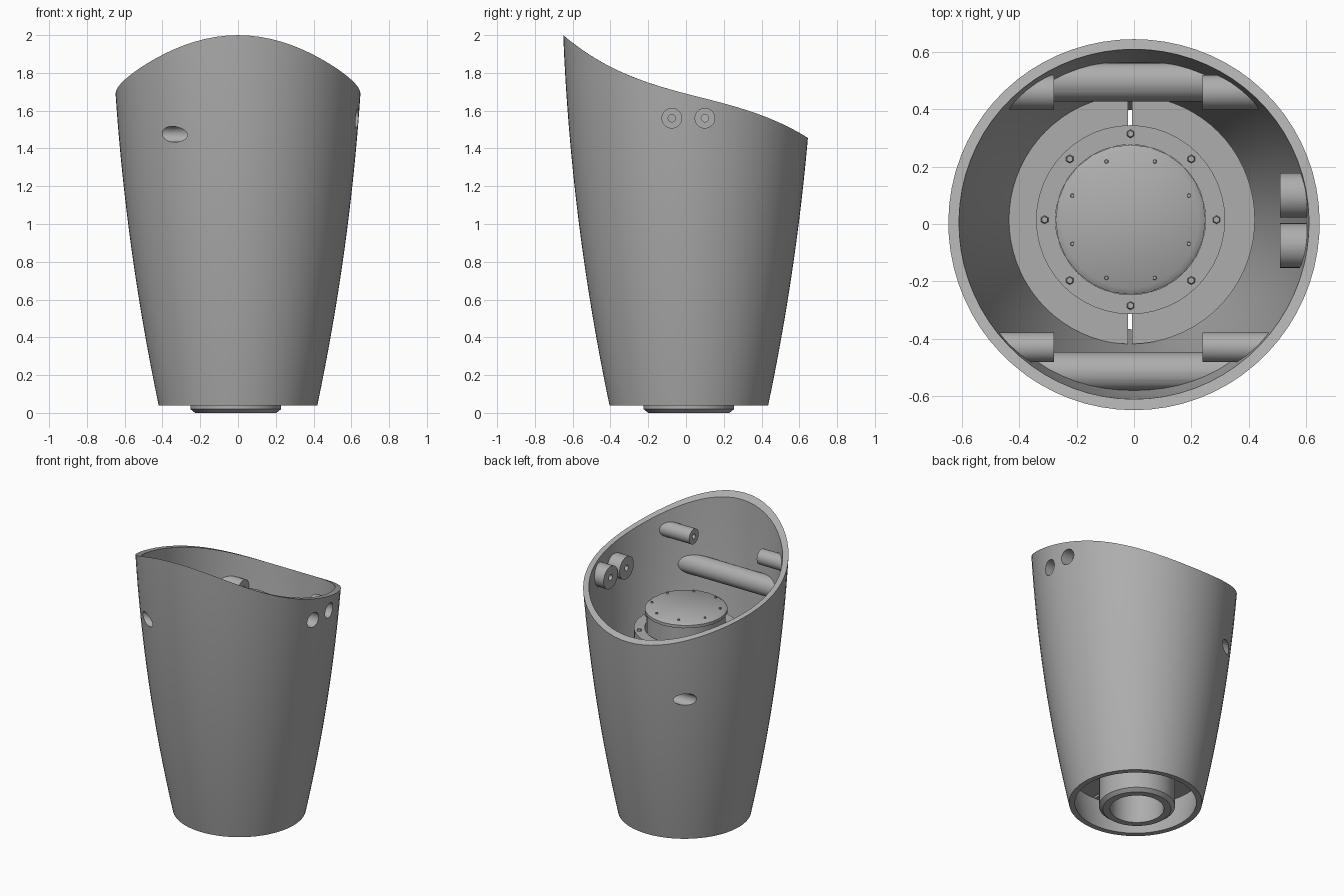
import bpy, bmesh
from math import sin, cos, pi, radians
from mathutils import Matrix, Vector

cube = bpy.data.objects.get("Cube")
if cube:
    bpy.data.objects.remove(cube, do_unlink=True)

grey = bpy.data.materials.new("plain grey")
grey.use_nodes = True
COLOUR = (0.42, 0.42, 0.42, 1)
grey.diffuse_color = COLOUR
grey.node_tree.nodes["Principled BSDF"].inputs["Base Color"].default_value = COLOUR

AXIS_Y = 0.015      # shell axis
CORE = (-0.012, 0.015)  # core axis
BASE = 0.04
SIDES = 72


def finish(name, bm):
    bmesh.ops.recalc_face_normals(bm, faces=bm.faces)
    mesh = bpy.data.meshes.new(name)
    bm.to_mesh(mesh)
    bm.free()
    mesh.materials.append(grey)
    obj = bpy.data.objects.new(name, mesh)
    bpy.context.collection.objects.link(obj)
    return obj


def smooth(obj, angle=35):
    bpy.ops.object.select_all(action="DESELECT")
    obj.select_set(True)
    bpy.context.view_layer.objects.active = obj
    bpy.ops.object.shade_smooth_by_angle(angle=radians(angle))


def rod(name, x0, x1, y, z, r, sides=32):
    """Cylinder along x."""
    bm = bmesh.new()
    place = Matrix.Translation(((x0 + x1) / 2, y, z)) @ Matrix.Rotation(pi / 2, 4, "Y")
    bmesh.ops.create_cone(bm, cap_ends=True, segments=sides, radius1=r, radius2=r,
                          depth=x1 - x0, matrix=place)
    return finish(name, bm)


def box(name, centre, size):
    bm = bmesh.new()
    bmesh.ops.create_cube(bm, size=1, matrix=Matrix.Translation(centre) @ Matrix.Diagonal((*size, 1)))
    return finish(name, bm)


def lathe(name, profile, centre, sides=SIDES, closed=False):
    """Revolve a profile of (radius, z) points about a vertical axis."""
    bm = bmesh.new()
    rings = [[bm.verts.new((centre[0] + r * cos(2 * pi * i / sides),
                            centre[1] + r * sin(2 * pi * i / sides), z))
              for i in range(sides)] for r, z in profile]
    bridge(bm, rings, closed)
    if not closed:
        bm.faces.new(rings[0])
        bm.faces.new(rings[-1])
    return finish(name, bm)


def bridge(bm, rings, closed):
    pairs = list(zip(rings, rings[1:])) + ([(rings[-1], rings[0])] if closed else [])
    for a, b in pairs:
        for i in range(len(a)):
            j = (i + 1) % len(a)
            bm.faces.new((a[i], a[j], b[j], b[i]))


def boolean(obj, tools, operation="DIFFERENCE"):
    for tool in tools:
        mod = obj.modifiers.new("cut", "BOOLEAN")
        mod.operation, mod.solver, mod.object = operation, "EXACT", tool
    bpy.context.view_layer.update()
    result = bpy.data.meshes.new_from_object(obj.evaluated_get(bpy.context.evaluated_depsgraph_get()))
    obj.modifiers.clear()
    obj.data = result


# Tapered shell with a wavy rim
def radius(z):
    t = (z - BASE) / 1.96
    return 0.42 + 0.411 * t - 0.166 * t * t


def rim(y):
    return 1.69 - 0.26 * y + 0.086 * y * y - 0.38 * y ** 3


def wall_ring(bm, level, thickness):
    ring = []
    for i in range(SIDES):
        a = 2 * pi * i / SIDES
        top = 1.7
        for _ in range(8):
            top = min(2.0, rim(AXIS_Y + (radius(top) - thickness) * sin(a)))
        z = BASE + (top - BASE) * level
        r = radius(z) - thickness
        ring.append(bm.verts.new((r * cos(a), AXIS_Y + r * sin(a), z)))
    return ring


bm = bmesh.new()
ROWS = 16
levels = [i / ROWS for i in range(ROWS + 1)]
bridge(bm, [wall_ring(bm, v, 0) for v in levels]
       + [wall_ring(bm, v, 0.037) for v in reversed(levels)], True)
shell = finish("shell", bm)

# Solid that trims inner fittings inside the wall thickness
trim = lathe("trim_helper", [(radius(BASE + 1.96 * v) - 0.018, BASE + 1.96 * v) for v in levels], (0, AXIS_Y))
helpers = [trim]
shell_cuts = []
fittings = []

# Cross bars and their pairs of screw bosses, front and back
for side, y, z, boss_y, boss_r in (("front", -0.515, 1.475, -0.43, 0.052),
                                   ("back", 0.495, 1.09, 0.46, 0.06)):
    bar = rod(side + "_bar", -0.6, 0.6, y, z, 0.068)
    bore = rod(side + "_bore_helper", -0.9, 0.15, y, z, 0.042)
    boolean(bar, [trim], "INTERSECT")
    boolean(bar, [bore])
    shell_cuts.append(bore)
    fittings.append(bar)
    for label, x0, x1 in (("left", 0.24, 0.7), ("right", -0.7, -0.28)):
        boss = rod(side + "_" + label + "_boss", x0, x1, boss_y, z + 0.24, boss_r)
        inner = x0 if x0 > 0 else x1
        pilot = rod("pilot_helper", inner - 0.1, inner + 0.1, boss_y, z + 0.24, 0.018, 12)
        boolean(boss, [trim], "INTERSECT")
        boolean(boss, [pilot])
        helpers.append(pilot)
        fittings.append(boss)

# Side bosses with recessed screw holes
for label, y in (("front", -0.075), ("back", 0.1)):
    boss = rod("side_boss_" + label, 0.51, 0.75, y, 1.56, 0.078)
    recess = rod("recess_helper", 0.555, 0.9, y, 1.56, 0.052)
    pilot = rod("pilot_helper", 0.4, 0.7, y, 1.56, 0.02, 12)
    boolean(boss, [trim], "INTERSECT")
    boolean(boss, [recess, pilot])
    shell_cuts.append(recess)
    helpers.append(pilot)
    fittings.append(boss)

boolean(shell, shell_cuts)
helpers += shell_cuts

# Inner floor, split along the middle
floor = lathe("floor_ring", [(0.2, 0.27), (0.428, 0.27), (0.434, 0.31), (0.2, 0.31)],
              CORE, closed=True)
slit = box("slit_helper", (-0.014, 0.015, 0.3), (0.014, 1.2, 0.3))
boolean(floor, [slit])
helpers.append(slit)

# Core: hollow stem, flanged body and raised cap
core = lathe("core", [(0.17, 0), (0.215, 0), (0.24, 0.02), (0.24, 0.27), (0.33, 0.27),
                      (0.33, 1.32), (0.262, 1.32), (0.262, 1.26), (0.17, 1.26)],
             CORE, 48, closed=True)
cap = lathe("core_cap", [(0.25, 1.2), (0.25, 1.43), (0.262, 1.435), (0.262, 1.455), (0.24, 1.47)],
            CORE, 24)
fittings += [floor, core, cap]


# Rings of small bolts
def bolts(name, count, ring, z, size, turn):
    bm = bmesh.new()
    for i in range(count):
        a = 2 * pi * i / count + turn
        spot = Vector((CORE[0] + ring * cos(a), CORE[1] + ring * sin(a), z))
        bmesh.ops.create_cone(bm, cap_ends=True, segments=6, radius1=size, radius2=size * 0.7,
                              depth=0.02, matrix=Matrix.Translation(spot))
    finish(name, bm)


bolts("flange_bolts", 8, 0.3, 1.325, 0.016, 0)
bolts("cap_bolts", 8, 0.22, 1.47, 0.009, pi / 8)

for obj in [shell] + fittings:
    smooth(obj)
for obj in helpers:
    bpy.data.objects.remove(obj, do_unlink=True)
